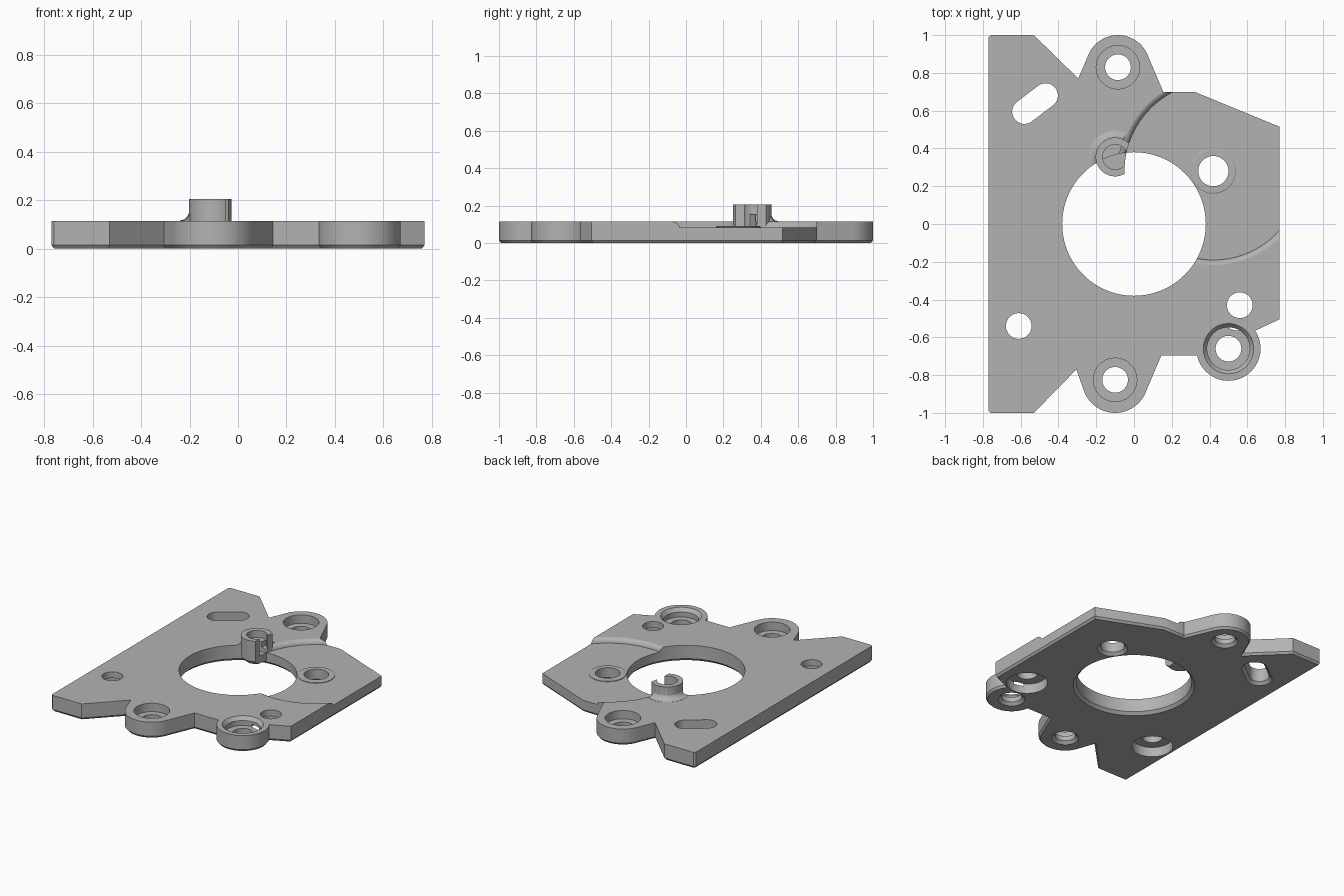
import bpy, bmesh
from math import sin, cos, radians
from mathutils import Vector

cube = bpy.data.objects.get("Cube")
if cube:
    bpy.data.objects.remove(cube, do_unlink=True)

grey = bpy.data.materials.new("light_grey")
grey.use_nodes = True
colour = (0.45, 0.45, 0.45, 1)
grey.diffuse_color = colour
grey.node_tree.nodes["Principled BSDF"].inputs["Base Color"].default_value = colour

TOP, FLOOR, ABOVE, BELOW = 0.115, 0.083, 0.4, -0.1


def arc(centre, radius, start, end, steps=24):
    angles = [radians(start + (end - start) * i / steps) for i in range(steps + 1)]
    return [(centre[0] + radius * cos(a), centre[1] + radius * sin(a)) for a in angles]


def circle(centre, radius, steps=72):
    return arc(centre, radius, 0, 360, steps)[:-1]


def offset(outline, d):
    """Grow a counter-clockwise outline by d with mitred corners."""
    pts = [Vector(p) for p in outline]
    grown = []
    for i, p in enumerate(pts):
        a = (p - pts[i - 1]).normalized()
        b = (pts[(i + 1) % len(pts)] - p).normalized()
        na, nb = Vector((a.y, -a.x)), Vector((b.y, -b.x))
        grown.append(p + (na + nb) * d / (1 + na.dot(nb)))
    return grown


def loft(name, outline, levels):
    """Solid through copies of an outline, given as (offset, height)."""
    bm = bmesh.new()
    rings = [[bm.verts.new((p.x, p.y, z)) for p in offset(outline, d)]
             for d, z in levels]
    n = len(outline)
    for low, high in zip(rings, rings[1:]):
        for i in range(n):
            j = (i + 1) % n
            bm.faces.new((low[i], low[j], high[j], high[i]))
    bm.faces.new(rings[0][::-1])
    bm.faces.new(rings[-1])
    mesh = bpy.data.meshes.new(name)
    bm.to_mesh(mesh)
    bm.free()
    mesh.materials.append(grey)
    obj = bpy.data.objects.new(name, mesh)
    bpy.context.collection.objects.link(obj)
    return obj


def combine(obj, other, operation="DIFFERENCE"):
    """Apply a boolean and discard the second solid."""
    mod = obj.modifiers.new("boolean", "BOOLEAN")
    mod.operation, mod.object, mod.solver = operation, other, "EXACT"
    graph = bpy.context.evaluated_depsgraph_get()
    mesh = bpy.data.meshes.new_from_object(obj.evaluated_get(graph))
    obj.modifiers.clear()
    obj.data = mesh
    bpy.data.objects.remove(other, do_unlink=True)


# Plate outline with three rounded mounting lugs
outline = [(-0.77, -0.988), (-0.758, -1), (-0.53, -1), (-0.305, -0.77)]
outline += arc((-0.10, -0.825), 0.175, 200, 340)
outline += [(0.145, -0.695)]
outline += arc((0.50, -0.66), 0.17, 192, 394, 36)
outline += [(0.77, -0.505), (0.77, 0.515), (0.32, 0.70), (0.155, 0.70)]
outline += arc((-0.085, 0.83), 0.17, 20, 160)
outline += [(-0.295, 0.77), (-0.53, 1), (-0.758, 1), (-0.77, 0.988)]
plate = loft("mounting_plate", outline, [(-0.012, 0), (0, 0.015), (0, TOP)])

# Flared collar around the post
post_at, pivot = (-0.10, 0.355), (0.42, 0.28)
collar = loft("collar", circle(post_at, 0.10),
              [(0.04, 0.09), (0.04, TOP + 0.001), (0.022, 0.121), (0.01, 0.131),
               (0.003, 0.145), (0, 0.155)])
combine(plate, collar, "UNION")

# Round recess with a softened rim
combine(plate, loft("recess", circle(pivot, 0.47, 128),
                    [(0, FLOOR), (0.002, 0.093), (0.007, 0.102), (0.014, 0.109),
                     (0.023, 0.1135), (0.034, 0.1165), (0.034, ABOVE)]))
combine(plate, loft("boss", circle(pivot, 0.12), [(0, 0.06), (0, 0.087), (-0.005, 0.09)]),
        "UNION")

# Through holes, each with a small chamfer underneath
slot = arc((-0.58, 0.595), 0.065, 126, 306) + arc((-0.468, 0.68), 0.065, -54, 126)
holes = [circle((0, 0), 0.38, 128), circle(pivot, 0.08), slot]
lugs = [(-0.10, -0.825), (-0.085, 0.83), (0.50, -0.66)]
pockets = [(-0.61, -0.54), (0.56, -0.43)]
holes += [circle(c, 0.068) for c in lugs + pockets]
for hole in holes:
    combine(plate, loft("hole", hole,
                        [(0.02, BELOW), (0.02, 0), (0, 0.02), (0, ABOVE)]))

# Counterbores from above, the last one with a bevelled mouth
for c in lugs[:2]:
    combine(plate, loft("counterbore", circle(c, 0.115), [(0, 0.055), (0, ABOVE)]))
combine(plate, loft("counterbore", circle(lugs[2], 0.113),
                    [(0, 0.055), (0, 0.09), (0.02, TOP), (0.02, ABOVE)]))

# Screw head pockets underneath
for c in pockets:
    combine(plate, loft("pocket", circle(c, 0.135), [(0, BELOW), (0, 0.07)]))

# Hollow post, opened on the side that meets the recess
post = loft("post", circle(post_at, 0.103), [(-0.03, 0.03), (0, 0.06), (0, 0.205)])
combine(post, loft("clearance", circle(pivot, 0.47, 128), [(0, BELOW), (0, ABOVE)]))
combine(post, loft("bore", circle(post_at, 0.066), [(0, FLOOR), (0, ABOVE)]))
combine(plate, post, "UNION")

# Smooth round walls, crisp edges
bpy.ops.object.select_all(action="DESELECT")
plate.select_set(True)
bpy.context.view_layer.objects.active = plate
bpy.ops.object.shade_smooth_by_angle(angle=radians(28))
weighted = plate.modifiers.new("weighted_normals", "WEIGHTED_NORMAL")
weighted.keep_sharp = True
